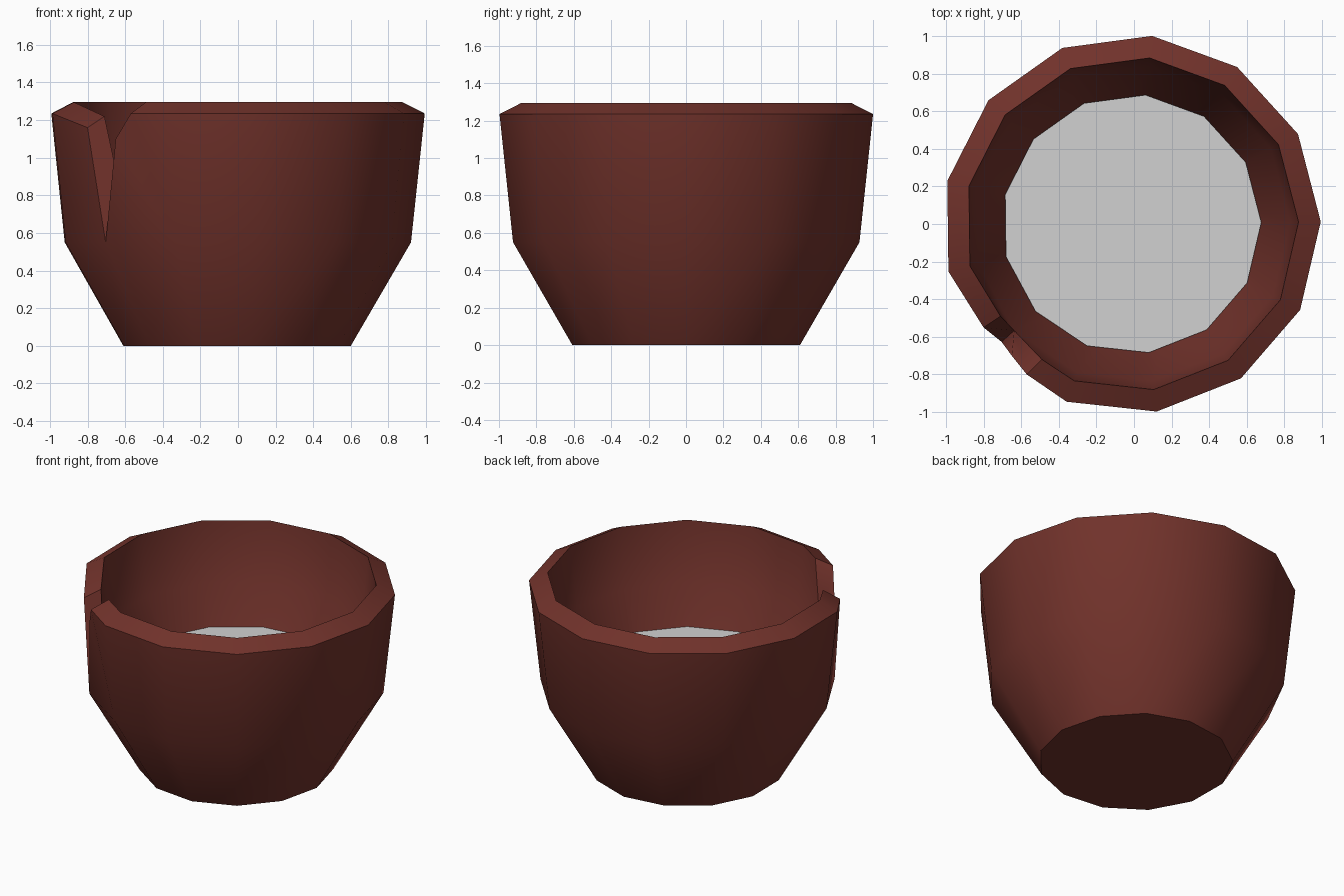
import bpy, bmesh, math

if "Cube" in bpy.data.objects:
    bpy.data.objects.remove(bpy.data.objects["Cube"])

def material(name, rgb):
    m = bpy.data.materials.new(name)
    m.diffuse_color = (*rgb, 1)
    m.use_nodes = True
    m.node_tree.nodes["Principled BSDF"].inputs["Base Color"].default_value = m.diffuse_color
    return m

def make_object(name, bm, mat):
    me = bpy.data.meshes.new(name)
    bmesh.ops.recalc_face_normals(bm, faces=bm.faces)
    for f in bm.faces:
        f.smooth = True
    bm.to_mesh(me)
    bm.free()
    me.materials.append(mat)
    me.set_sharp_from_angle(angle=math.radians(42))
    ob = bpy.data.objects.new(name, me)
    bpy.context.collection.objects.link(ob)
    return ob

clay = material("red_brown_clay", (0.165, 0.032, 0.024))
grey = material("light_grey", (0.64, 0.64, 0.64))

N, CRACK = 13, 8          # sides, index of the cracked corner

def ring_point(i, r, z):
    a = math.radians(0.7) + i * 2 * math.pi / N
    return (r * math.cos(a) - 0.013, r * math.sin(a), z)

# Cup wall: columns of bottom, kink, outer rim, inner rim, inner kink, inner floor
profile = [(0.613, 0), (0.933, 0.55), (1.006, 1.235),
           (0.888, 1.295), (0.843, 0.88), (0.37, 0.1)]
bm = bmesh.new()
cols = []
for i in range(N):
    cols.append([None if i == CRACK and k in (2, 3) else bm.verts.new(ring_point(i, r, z))
                 for k, (r, z) in enumerate(profile)])

for i in range(N):
    a, b = cols[i], cols[(i + 1) % N]
    for k in range(5):
        quad = [a[k], b[k], b[k + 1], a[k + 1]]
        if None not in quad:
            bm.faces.new(quad)
bm.faces.new([c[0] for c in cols])       # base
bm.faces.new([c[5] for c in cols])       # inner floor

# Crack in the rim: two lips and a split reaching down to the kinks
left_out = bm.verts.new((-0.80, -0.55, 1.16))
left_in = bm.verts.new((-0.71, -0.49, 1.22))
right_out = bm.verts.new((-0.57, -0.80, 1.235))
right_in = bm.verts.new((-0.49, -0.72, 1.295))
right_bend = bm.verts.new((-0.65, -0.70, 1.10))
L, C, R = cols[CRACK - 1], cols[CRACK], cols[CRACK + 1]
for face in (
    (L[1], C[1], left_out, L[2]),
    (L[2], left_out, left_in, L[3]),
    (L[3], left_in, C[4], L[4]),
    (left_out, C[1], C[4], left_in),
    (C[1], R[1], R[2], right_out, right_bend),
    (right_out, R[2], R[3], right_in),
    (right_in, R[3], R[4], C[4]),
    (right_out, right_in, C[4], right_bend),
    (right_bend, C[4], C[1]),
):
    bm.faces.new(face)
make_object("cup", bm, clay)

# Grey contents surface inside the cup
bm = bmesh.new()
bm.faces.new([bm.verts.new(ring_point(i, 0.69, 0.645)) for i in range(N)])
make_object("contents", bm, grey)
